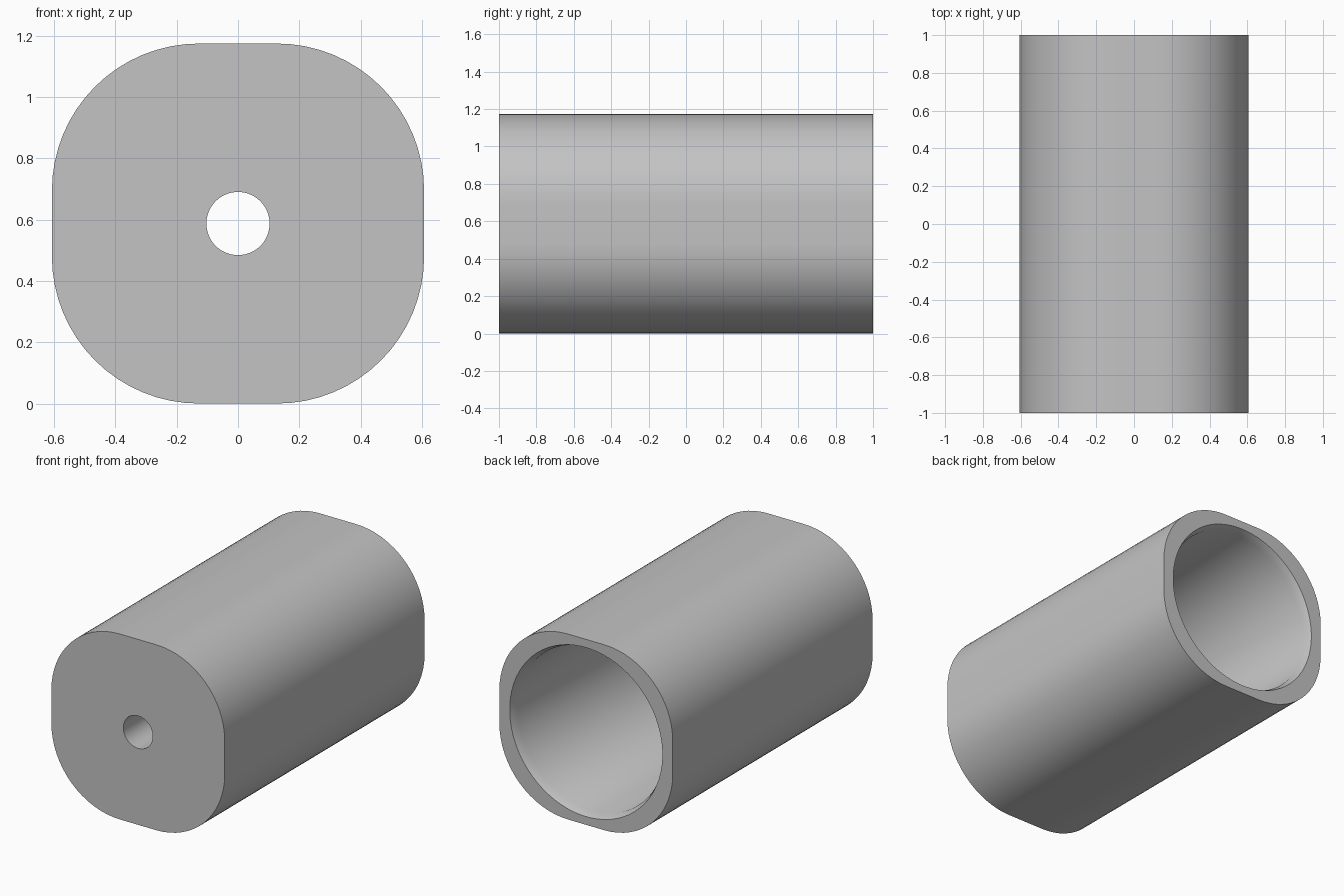
import bpy, bmesh, math

cube = bpy.data.objects.get("Cube")
if cube:
    bpy.data.objects.remove(cube)

HALF_W, HALF_H, CORNER = 0.607, 0.587, 0.48
STEPS = 16                  # segments per rounded corner
COUNT = 4 * (STEPS + 1)     # points in every section loop


def rounded_section():
    """Rounded rectangle in x and z, centred on the bore axis."""
    points = []
    for quarter in range(4):
        sx = 1 if quarter in (0, 3) else -1
        sz = 1 if quarter < 2 else -1
        for j in range(STEPS + 1):
            a = (quarter + j / STEPS) * math.pi / 2
            points.append((sx * (HALF_W - CORNER) + CORNER * math.cos(a),
                           sz * (HALF_H - CORNER) + CORNER * math.sin(a)))
    return points


def circle_section(radius):
    angles = [(k + 0.5) / COUNT * math.tau for k in range(COUNT)]
    return [(radius * math.cos(a), radius * math.sin(a)) for a in angles]


gray = bpy.data.materials.new("plain gray")
gray.use_nodes = True
gray.diffuse_color = (0.55, 0.55, 0.55, 1)
gray.node_tree.nodes["Principled BSDF"].inputs["Base Color"].default_value = gray.diffuse_color

# Closed loft: outer skin, back rim, tapered lip, bore, floor, axle hole, front face
sections = [
    (rounded_section(), -1.0),
    (rounded_section(), 1.0),
    (circle_section(0.535), 1.0),
    (circle_section(0.515), 0.95),
    (circle_section(0.515), -0.7),
    (circle_section(0.103), -0.7),
    (circle_section(0.103), -1.0),
]
bm = bmesh.new()
loops = [[bm.verts.new((x, y, z + HALF_H)) for x, z in section] for section, y in sections]
for i, loop in enumerate(loops):
    following = loops[(i + 1) % len(loops)]
    for k in range(COUNT):
        n = (k + 1) % COUNT
        bm.faces.new((loop[k], loop[n], following[n], following[k]))
bmesh.ops.recalc_face_normals(bm, faces=bm.faces[:])

mesh = bpy.data.meshes.new("hollow_body")
bm.to_mesh(mesh)
bm.free()
mesh.materials.append(gray)
body = bpy.data.objects.new("hollow_body", mesh)
bpy.context.collection.objects.link(body)

# Smooth walls with crisp end edges
bpy.ops.object.select_all(action='DESELECT')
body.select_set(True)
bpy.context.view_layer.objects.active = body
bpy.ops.object.shade_smooth_by_angle(angle=math.radians(30))
